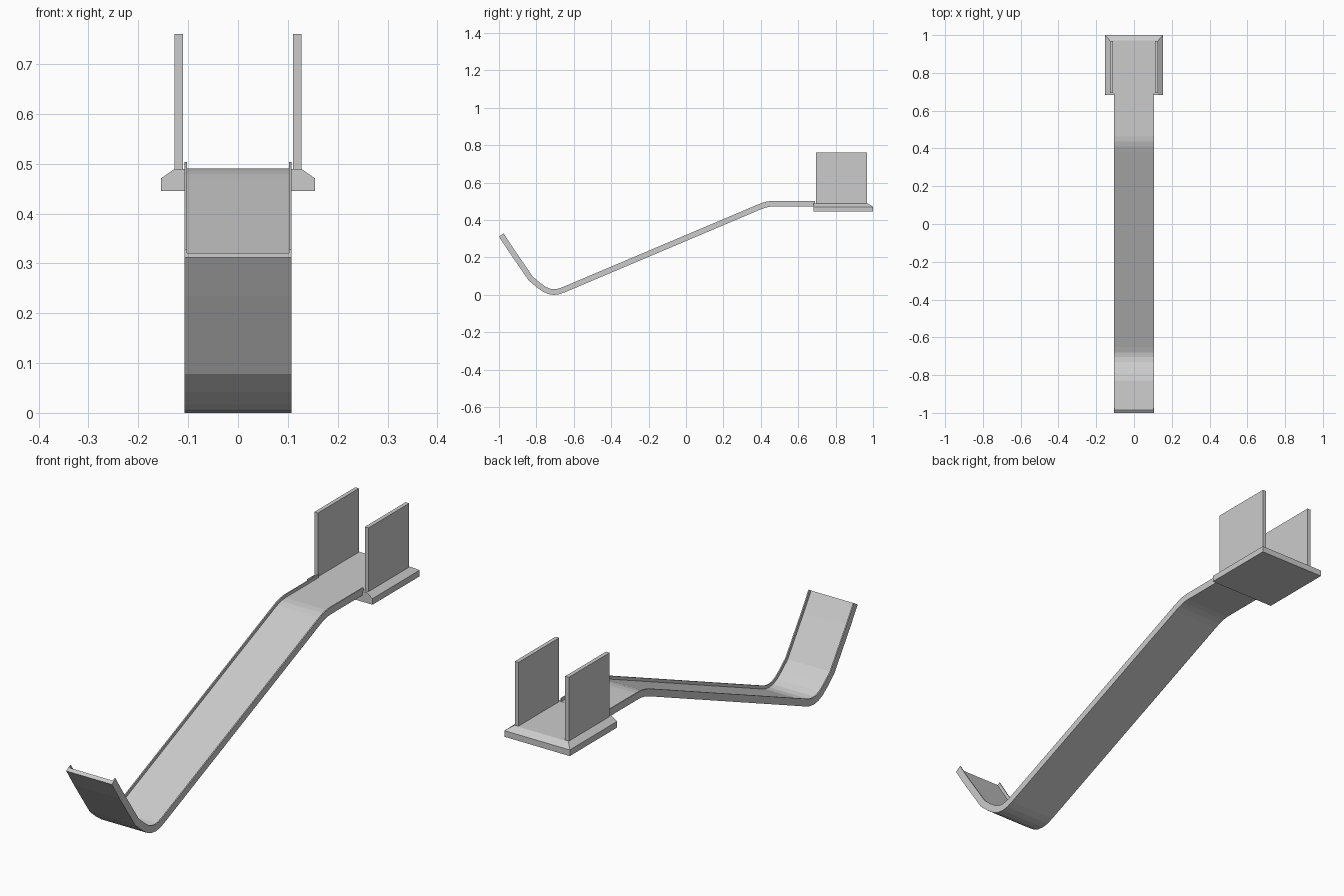
import bpy, bmesh
from mathutils import Vector

if "Cube" in bpy.data.objects:
    bpy.data.objects.remove(bpy.data.objects["Cube"])


def make_object(name, bm):
    bmesh.ops.recalc_face_normals(bm, faces=bm.faces)
    mesh = bpy.data.meshes.new(name)
    bm.to_mesh(mesh)
    bm.free()
    obj = bpy.data.objects.new(name, mesh)
    bpy.context.collection.objects.link(obj)
    return obj


def loft(name, rings):
    """Skin closed rings of points and cap both ends."""
    bm = bmesh.new()
    rows = [[bm.verts.new(p) for p in ring] for ring in rings]
    n = len(rows[0])
    for a, b in zip(rows, rows[1:]):
        for i in range(n):
            j = (i + 1) % n
            bm.faces.new((a[i], a[j], b[j], b[i]))
    bm.faces.new(rows[0])
    bm.faces.new(rows[-1])
    return make_object(name, bm)


# Slide: U-channel swept along its underside path (y, z)
path = [Vector(p) for p in (
    (-1.0, 0.312), (-0.95, 0.235), (-0.842, 0.078), (-0.80, 0.042),
    (-0.765, 0.017), (-0.735, 0.004), (-0.705, 0.0), (-0.675, 0.004),
    (-0.645, 0.015), (0.39, 0.453), (0.415, 0.463), (0.44, 0.470),
    (0.465, 0.473), (0.69, 0.473))]
W, LIP, FLOOR, WALL = 0.107, 0.005, 0.017, 0.030
section = [(-W, 0), (W, 0), (W, WALL), (W - LIP, WALL), (W - LIP, FLOOR),
           (LIP - W, FLOOR), (LIP - W, WALL), (-W, WALL)]
rings = []
for i, p in enumerate(path):
    d0 = (p - path[max(i - 1, 0)]) if i else path[1] - p
    d1 = (path[i + 1] - p) if i < len(path) - 1 else d0
    d0, d1 = d0.normalized(), d1.normalized()
    t = (d0 + d1).normalized()
    normal = Vector((-t.y, t.x)) / t.dot(d0)
    rings.append([(x, p.x + normal.x * h, p.y + normal.y * h) for x, h in section])
loft("slide_chute", rings)


# Platform: slab with its side and back top edges chamfered
def rect(x, y0, y1, z):
    return [(-x, y0, z), (x, y0, z), (x, y1, z), (-x, y1, z)]


loft("platform", [rect(0.154, 0.683, 1.0, 0.445), rect(0.154, 0.683, 1.0, 0.471),
                  rect(0.128, 0.683, 0.972, 0.489)])

# Upright guard panels on both sides of the platform
for side, label in ((-1, "left"), (1, "right")):
    x0, x1 = side * 0.110, side * 0.127
    loft("guard_panel_" + label,
         [[(x0, 0.694, z), (x1, 0.694, z), (x1, 0.968, z), (x0, 0.968, z)]
          for z in (0.487, 0.76)])
